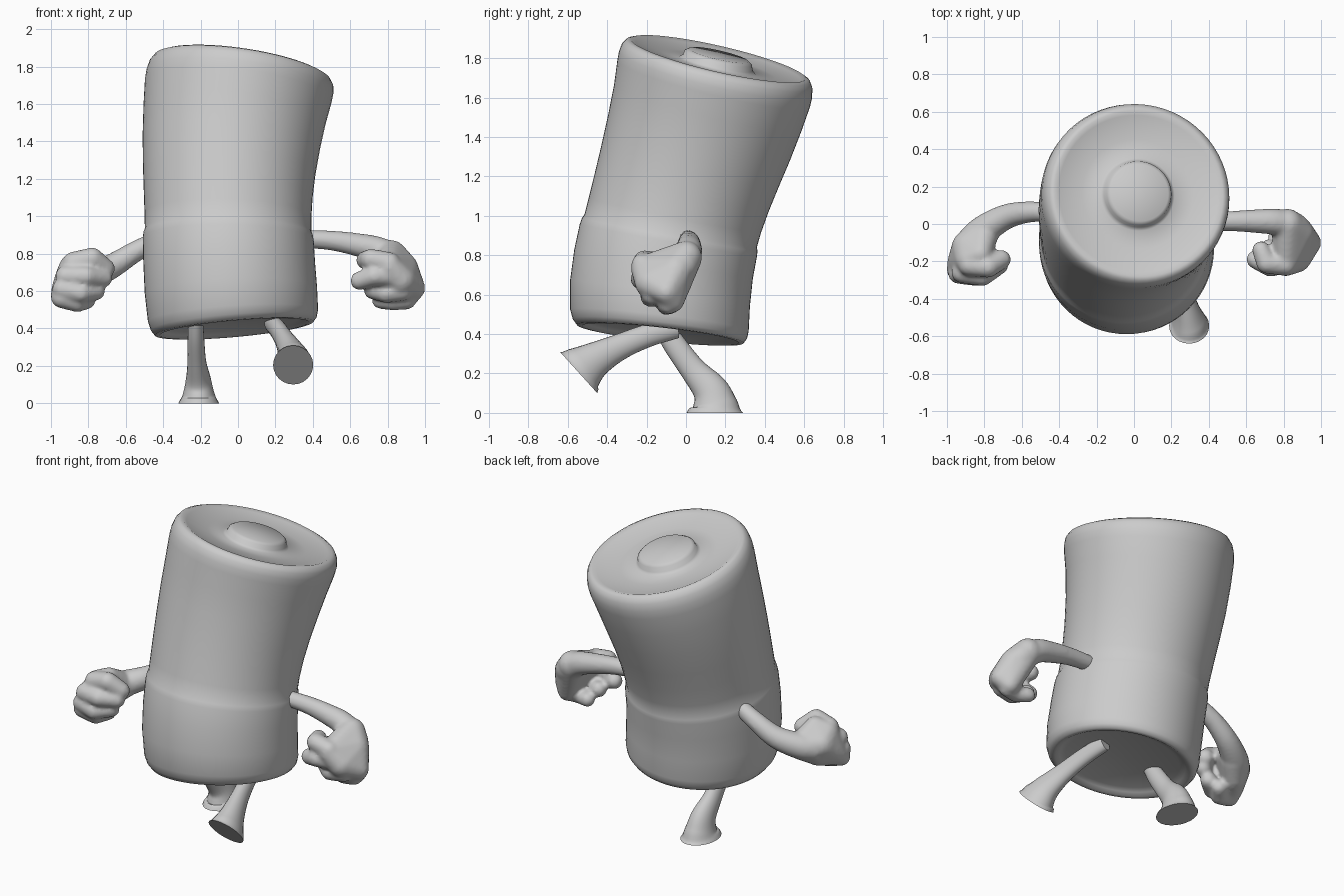
import bpy, bmesh, math
from mathutils import Vector


def finish(name, bm, angle=45):
    bmesh.ops.recalc_face_normals(bm, faces=bm.faces)
    me = bpy.data.meshes.new(name)
    bm.to_mesh(me)
    bm.free()
    for p in me.polygons:
        p.use_smooth = True
    me.set_sharp_from_angle(angle=math.radians(angle))
    ob = bpy.data.objects.new(name, me)
    bpy.context.collection.objects.link(ob)
    return ob


def skin(name, rings, angle=45):
    """Join rings of points into a closed surface."""
    bm = bmesh.new()
    loops = [[bm.verts.new(p) for p in r] for r in rings]
    n = len(rings[0])
    for a, b in zip(loops, loops[1:]):
        for i in range(n):
            j = (i + 1) % n
            bm.faces.new((a[i], a[j], b[j], b[i]))
    bm.faces.new(loops[0])
    bm.faces.new(loops[-1])
    return finish(name, bm, angle)


def ring(c, normal, ref, r, squash=1.0, n=24):
    normal = normal.normalized()
    u = (ref - normal * ref.dot(normal)).normalized()
    w = normal.cross(u)
    return [c + u * (r * squash * math.cos(2 * math.pi * i / n))
            + w * (r * math.sin(2 * math.pi * i / n)) for i in range(n)]


def tube(name, pts, ref, squash=1.0, end=None, steps=6):
    """Smooth tube through (x, y, z, radius) points; end = normal of the last ring."""
    p = [Vector(q) for q in pts]
    p = [p[0] * 2 - p[1]] + p + [p[-1] * 2 - p[-2]]
    path = []
    for k in range(1, len(p) - 2):
        a, b, c, d = p[k - 1:k + 3]
        for s in range(steps):
            t = s / steps
            path.append(0.5 * (2 * b + (c - a) * t + (2 * a - 5 * b + 4 * c - d) * t * t
                               + (3 * b - a - 3 * c + d) * t ** 3))
    path.append(p[-2])
    rings = []
    for i, q in enumerate(path):
        tan = (path[min(i + 1, len(path) - 1)] - path[max(i - 1, 0)]).xyz.normalized()
        if end:  # ease the last rings into the sole plane
            f = max(0, 1 - (len(path) - 1 - i) / steps)
            tan = tan.lerp(Vector(end).normalized(), f)
        rings.append(ring(q.xyz, tan, Vector(ref), q.w, squash))
    return skin(name, rings)


def hulls(name, groups):
    """Rounded solids: one convex hull around each group of (x, y, z, radius) balls."""
    bm = bmesh.new()
    for balls in groups:
        verts = []
        for x, y, z, r in balls:
            verts += [bm.verts.new((x + r * math.sin(a) * math.cos(b),
                                    y + r * math.sin(a) * math.sin(b), z + r * math.cos(a)))
                      for a in [math.pi * (i + 0.5) / 10 for i in range(10)]
                      for b in [math.pi * j / 8 for j in range(16)]]
        res = bmesh.ops.convex_hull(bm, input=verts)
        junk = {v for v in res["geom_interior"] if isinstance(v, bmesh.types.BMVert)}
        bmesh.ops.delete(bm, geom=list(junk), context='VERTS')
    return finish(name, bm, 70)


# Body: leaning, gently bent cylinder; (height, centre xyz, slope xy) stations
STATIONS = [(0.0, (-0.02, -0.13, 0.395, -0.09, 0.11)),
            (0.51, (-0.053, -0.08, 0.915, 0.02, 0.19)),
            (0.85, (-0.047, 0.02, 1.25, 0.06, 0.235)),
            (1.35, (0.017, 0.157, 1.755, 0.14, 0.235))]


def axis(v):
    out = [0.0] * 5
    for i, (vi, val) in enumerate(STATIONS):
        w = 1.0
        for j, (vj, _) in enumerate(STATIONS):
            if i != j:
                w *= (v - vj) / (vi - vj)
        out = [o + w * x for o, x in zip(out, val)]
    return Vector(out[:3]), Vector((out[3], out[4], 1))


PROFILE = [(0.005, 0.035), (0.34, 0.03), (0.375, 0.018), (0.40, 0.003), (0.425, 0.005),
           (0.445, 0.03), (0.456, 0.07), (0.461, 0.2), (0.459, 0.35), (0.457, 0.47),
           (0.453, 0.50), (0.445, 0.52), (0.446, 0.6), (0.452, 0.72), (0.462, 0.85),
           (0.476, 1.0), (0.490, 1.15), (0.503, 1.27), (0.504, 1.315), (0.496, 1.355),
           (0.478, 1.381), (0.455, 1.39), (0.43, 1.380), (0.3, 1.362), (0.20, 1.357),
           (0.182, 1.37), (0.175, 1.395), (0.155, 1.408), (0.005, 1.412)]
skin("body", [ring(*axis(v), Vector((1, 0, 0)), r, 1, 64) for r, v in PROFILE], 75)

# Legs with flared feet: one standing, one kicked forward
tube("standing_leg", [(-0.225, -0.12, 0.45, .05), (-0.225, -0.06, 0.35, .058),
                      (-0.22, 0.035, 0.22, .066), (-0.212, 0.12, 0.12, .09),
                      (-0.21, 0.146, 0.045, .114), (-0.21, 0.146, 0.0, .144)],
     (1, 0, 0), 0.76, (0, 0, -1))
tube("raised_leg", [(0.18, -0.05, 0.43, .052), (0.215, -0.2, 0.39, .058),
                    (0.25, -0.34, 0.333, .067), (0.28, -0.455, 0.273, .09),
                    (0.293, -0.52, 0.228, .12), (0.295, -0.545, 0.205, .141)],
     (1, 0, 0), 0.76, (0, -0.21, -0.19))

# Arms: paths running from the body to the wrist
ARMS = {
    "right": [(0.32, 0.01, 0.88, .047), (0.5, 0.015, 0.87, .053), (0.65, 0.015, 0.845, .063),
              (0.76, 0.01, 0.815, .072), (0.85, -0.02, 0.75, .085), (0.88, -0.08, 0.69, .085)],
    "left": [(-0.42, 0.06, 0.88, .048), (-0.55, 0.065, 0.81, .056), (-0.68, 0.04, 0.73, .067),
             (-0.8, -0.03, 0.68, .08), (-0.87, -0.1, 0.66, .085)],
}
# Palms: rounded wedges
PALMS = {
    "right": [(0.82, 0.0, 0.79, .083), (0.94, -0.10, 0.615, .062), (0.81, -0.21, 0.73, .07),
              (0.90, -0.07, 0.57, .062), (0.87, -0.18, 0.66, .08), (0.88, -0.05, 0.72, .085)],
    "left": [(-0.80, -0.04, 0.675, .082), (-0.93, -0.2, 0.61, .068), (-0.88, -0.19, 0.725, .078),
             (-0.945, -0.24, 0.575, .057), (-0.82, -0.16, 0.765, .06), (-0.87, -0.12, 0.61, .07),
             (-0.89, -0.12, 0.68, .085)],
}
# Curled fingers: knuckle, middle joint, tip
FINGERS = {
    "right": [[(0.81, -0.22, 0.75, .058), (0.71, -0.21, 0.77, .056), (0.68, -0.14, 0.765, .049)],
              [(0.84, -0.20, 0.68, .057), (0.73, -0.23, 0.68, .053), (0.65, -0.19, 0.655, .05)],
              [(0.88, -0.17, 0.60, .054), (0.79, -0.18, 0.59, .053), (0.72, -0.13, 0.605, .049)],
              [(0.90, -0.09, 0.555, .054), (0.83, -0.10, 0.545, .049), (0.76, -0.07, 0.55, .045)]],
    "left": [[(-0.88, -0.22, 0.75, .06), (-0.78, -0.23, 0.775, .058), (-0.71, -0.19, 0.72, .053)],
             [(-0.92, -0.26, 0.68, .057), (-0.81, -0.28, 0.68, .053), (-0.72, -0.22, 0.67, .05)],
             [(-0.94, -0.265, 0.61, .055), (-0.84, -0.28, 0.59, .053), (-0.76, -0.22, 0.60, .05)],
             [(-0.945, -0.25, 0.565, .056), (-0.86, -0.24, 0.54, .053), (-0.81, -0.18, 0.55, .048)]],
}
for side in ("right", "left"):
    arm = tube(f"{side}_arm_and_fist", ARMS[side], (0, 0, 1))
    solids = [PALMS[side]]
    for a, b, c in FINGERS[side]:
        solids += [[a, b], [b, c]]
    fist = hulls(f"{side}_fist", solids)
    # Fuse arm and fist into one soft skin
    with bpy.context.temp_override(active_object=arm, object=arm, selected_objects=[arm, fist],
                                   selected_editable_objects=[arm, fist]):
        bpy.ops.object.join()
    rm = arm.modifiers.new("fuse", 'REMESH')
    rm.mode = 'VOXEL'
    rm.voxel_size = 0.012
    rm.use_smooth_shade = True
    sm = arm.modifiers.new("soften", 'SMOOTH')
    sm.factor = 0.5
    sm.iterations = 6
